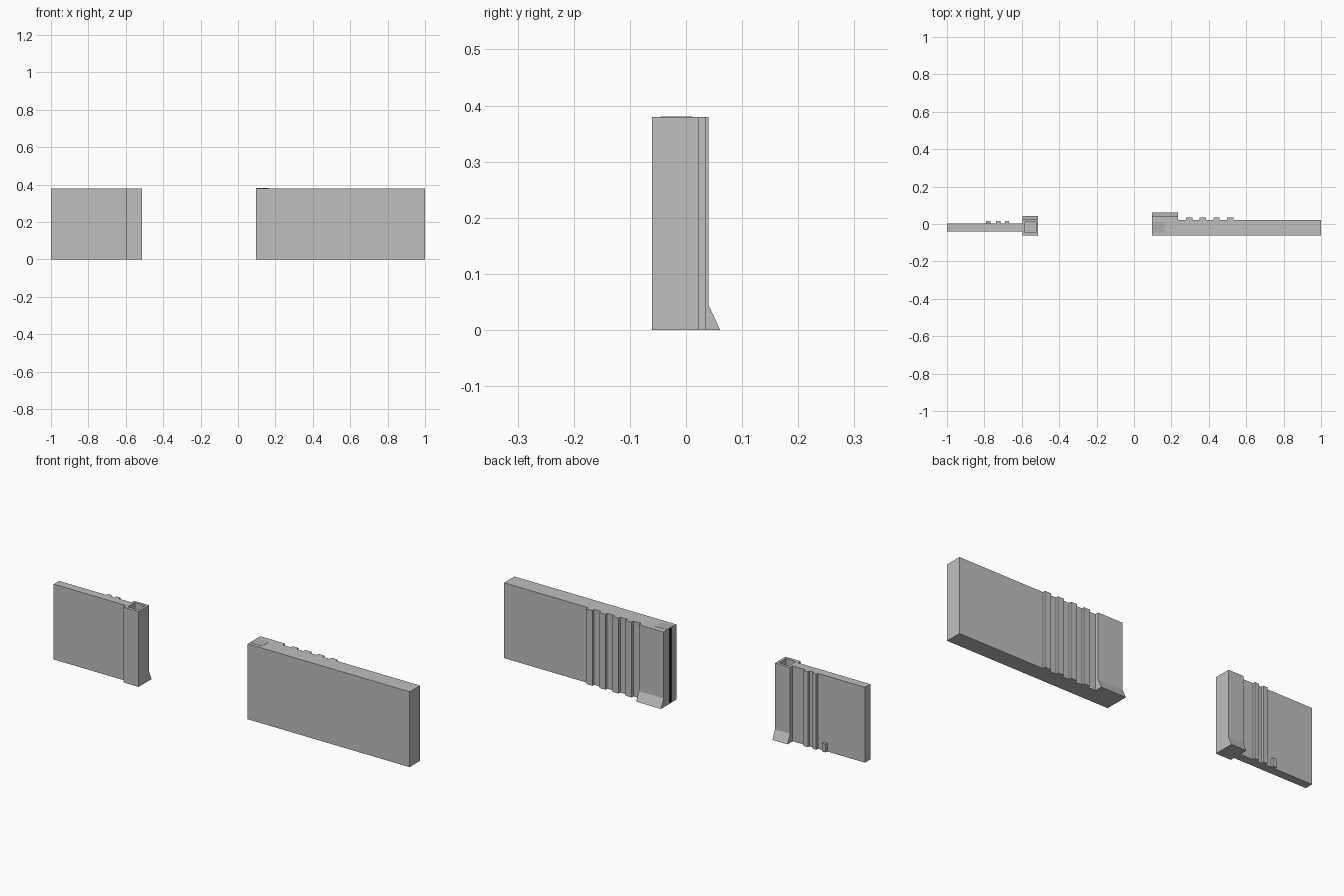
import bpy
import bmesh

cube = bpy.data.objects.get("Cube")
if cube:
    bpy.data.objects.remove(cube, do_unlink=True)

HEIGHT = 0.38
FOOT_HEIGHT = 0.045


def make_material(name, value):
    mat = bpy.data.materials.new(name)
    mat.use_nodes = True
    color = (value, value, value, 1)
    mat.diffuse_color = color
    mat.node_tree.nodes["Principled BSDF"].inputs["Base Color"].default_value = color
    return mat


grey = make_material("plain grey", 0.52)
patch_grey = make_material("darker grey", 0.43)
black = make_material("slot black", 0.005)


def prism(name, points, direction, mat):
    """Extrude a closed profile along a direction."""
    bm = bmesh.new()
    face = bm.faces.new([bm.verts.new(p) for p in points])
    result = bmesh.ops.extrude_face_region(bm, geom=[face])
    verts = [v for v in result["geom"] if isinstance(v, bmesh.types.BMVert)]
    bmesh.ops.translate(bm, verts=verts, vec=direction)
    bmesh.ops.recalc_face_normals(bm, faces=bm.faces)
    mesh = bpy.data.meshes.new(name)
    bm.to_mesh(mesh)
    bm.free()
    mesh.materials.append(mat)
    obj = bpy.data.objects.new(name, mesh)
    bpy.context.collection.objects.link(obj)
    return obj


def box(name, x, y, z, mat=grey):
    points = [(x[0], y[0], z[0]), (x[1], y[0], z[0]),
              (x[1], y[1], z[0]), (x[0], y[1], z[0])]
    return prism(name, points, (0, 0, z[1] - z[0]), mat)


def foot(name, x, back, reach):
    """Sloping wedge at the base of a back face."""
    points = [(x[0], back, 0), (x[0], back + reach, 0), (x[0], back, FOOT_HEIGHT)]
    return prism(name, points, (x[1] - x[0], 0, 0), grey)


def ribbed_profile(x0, x1, front, back, ribs, rib_back):
    """Plan outline of a panel with square ribs on its back, ribs sorted by x."""
    points = [(x1, front, 0), (x0, front, 0), (x0, back, 0)]
    for a, b in ribs:
        points += [(a, back, 0), (a, rib_back, 0), (b, rib_back, 0), (b, back, 0)]
    return points + [(x1, back, 0)]


def cut(target, cutter):
    mod = target.modifiers.new("Cut", "BOOLEAN")
    mod.object = cutter
    mod.solver = "EXACT"
    mod.material_mode = "TRANSFER"
    bpy.context.view_layer.objects.active = target
    bpy.ops.object.modifier_apply(modifier=mod.name)
    bpy.data.objects.remove(cutter, do_unlink=True)


# Large panel: ribs on the back and a raised end block
large_ribs = [(0.278 + i * 0.073, 0.312 + i * 0.073) for i in range(4)]
outline = ribbed_profile(0.097, 1.0, -0.061, 0.022, large_ribs, 0.036)
outline[2:3] = [(0.097, 0.04, 0), (0.235, 0.04, 0), (0.235, 0.022, 0)]
large_panel = prism("large_panel", outline, (0, 0, HEIGHT), grey)
foot("large_panel_foot", (0.097, 0.235), 0.04, 0.021)

# Hollow socket behind a narrow slot in the end
inner_z = (0.003, HEIGHT - 0.003)
cut(large_panel, box("socket_cutter", (0.107, 0.165), (-0.045, 0.012), inner_z, black))
cut(large_panel, box("slot_cutter", (0.08, 0.12), (-0.024, -0.008), inner_z, black))
box("socket_cap", (0.098, 0.165), (-0.045, 0.012), (HEIGHT - 0.002, HEIGHT + 0.001), patch_grey)

# Small panel: two full ribs and one short tab
small_ribs = [(-0.737, -0.715), (-0.69, -0.667)]
outline = ribbed_profile(-1.0, -0.59, -0.04, 0.002, small_ribs, 0.015)
prism("small_panel", outline, (0, 0, HEIGHT), grey)
box("short_tab", (-0.79, -0.768), (0, 0.015), (0, 0.042))

# Hollow end post with a sloping foot
post = box("end_post", (-0.596, -0.512), (-0.061, 0.023), (0, HEIGHT))
cut(post, box("post_cutter", (-0.582, -0.525), (-0.046, 0.01), (0.02, 0.5)))
foot("end_post_foot", (-0.596, -0.512), 0.023, 0.02)
